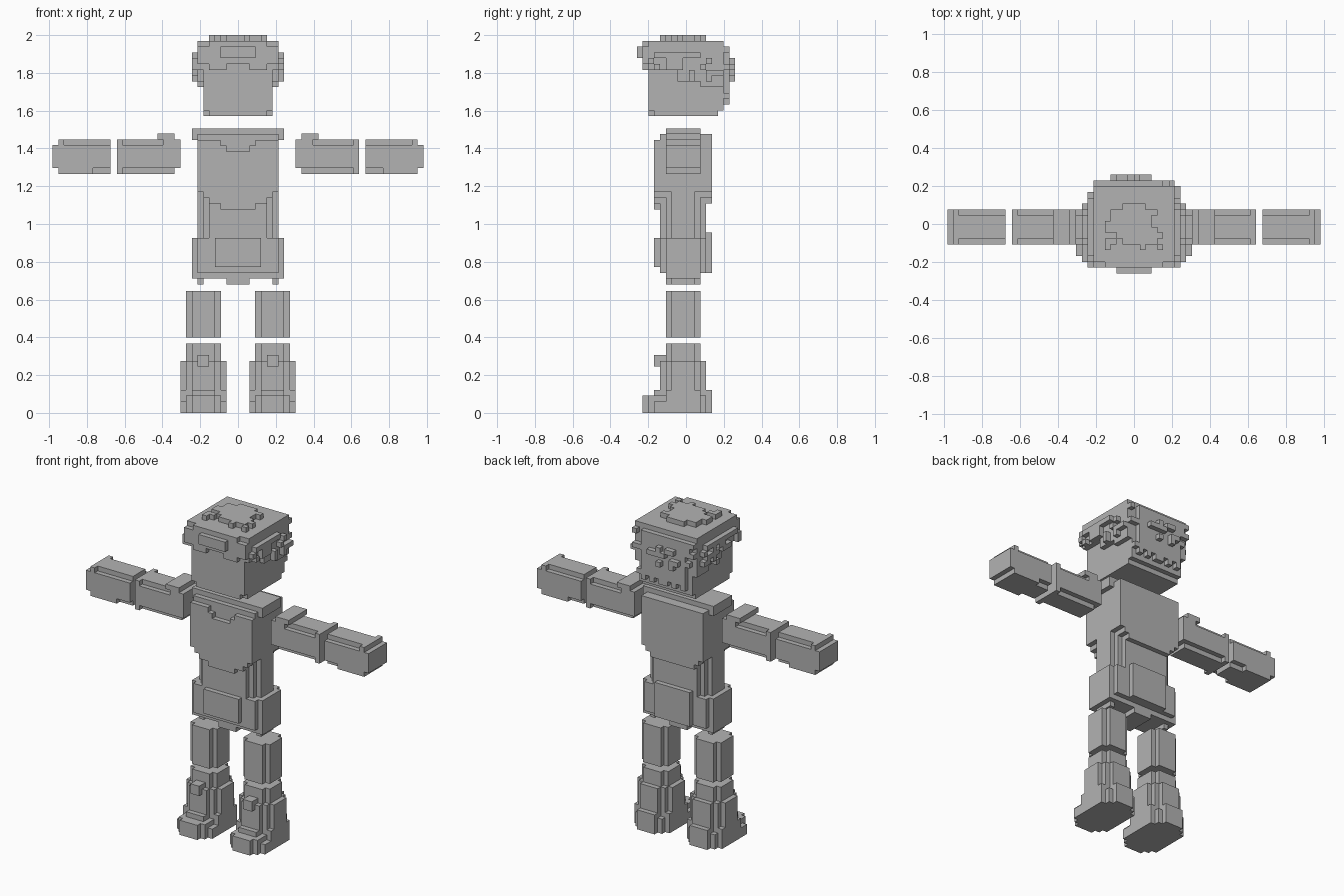
import bpy, bmesh, random, math

if "Cube" in bpy.data.objects:
    bpy.data.objects.remove(bpy.data.objects["Cube"])

U = 0.0306          # edge of one cube cell
random.seed(4)

grey = bpy.data.materials.new("plain_grey")
grey.diffuse_color = (0.45, 0.45, 0.45, 1.0)
grey.use_nodes = True
grey.node_tree.nodes["Principled BSDF"].inputs["Base Color"].default_value = grey.diffuse_color


def block(x0, x1, y0, y1, z0, z1):
    """All grid cells inside a box."""
    return {(x, y, z) for x in range(x0, x1) for y in range(y0, y1) for z in range(z0, z1)}


def sym(w, y0, y1, z0, z1):
    """Box of half width w about x = 0."""
    return block(-w, w, y0, y1, z0, z1)


def build(name, cells, x, z, flip=1):
    """Skin the outside of a set of cells and merge the flat areas."""
    bm = bmesh.new()
    verts = {}

    def vert(p):
        if p not in verts:
            verts[p] = bm.verts.new((p[0] * U, p[1] * U, p[2] * U))
        return verts[p]

    for c in sorted(cells):
        for axis in range(3):
            for side in (0, 1):
                near = list(c)
                near[axis] += 2 * side - 1
                if tuple(near) in cells:
                    continue
                a, b = (axis + 1) % 3, (axis + 2) % 3
                ring = []
                for da, db in ((0, 0), (1, 0), (1, 1), (0, 1)):
                    p = list(c)
                    p[axis] += side
                    p[a] += da
                    p[b] += db
                    ring.append(vert(tuple(p)))
                if side == 0:
                    ring.reverse()
                bm.faces.new(ring)
    bmesh.ops.dissolve_limit(bm, angle_limit=math.radians(1), verts=bm.verts, edges=bm.edges)
    if flip < 0:
        for v in bm.verts:
            v.co.x = -v.co.x
        bmesh.ops.reverse_faces(bm, faces=bm.faces)
    me = bpy.data.meshes.new(name)
    bm.to_mesh(me)
    bm.free()
    me.materials.append(grey)
    ob = bpy.data.objects.new(name, me)
    ob.location = (x, 0.5 * U, z)
    bpy.context.collection.objects.link(ob)


def speckle(cells, chance):
    """Random half of a layer, for curly hair."""
    return {c for c in sorted(cells) if random.random() < chance}


# Head: face block with stepped jaw and back of the skull
head = sym(5, -7, 5, 0, 12) | sym(6, -6, 5, 0, 12) | sym(6, -7, 5, 1, 12)
head |= sym(6, 5, 6, 1, 12) | sym(5, 6, 7, 3, 12)
# Hair: side layers reaching lower towards the back, fringe, crown
head |= sym(7, -7, 6, 8, 12) | sym(7, -2, 6, 6, 8) | sym(7, 2, 6, 5, 6)
head |= sym(7, -8, -7, 9, 12) | sym(5, -8, -7, 8, 9) - sym(2, -8, -7, 8, 9)
head |= sym(3, -9, -8, 10, 12) | sym(7, -7, 6, 12, 13) | sym(5, -8, -7, 12, 13)
head |= sym(8, -6, 2, 10, 11)
head |= sym(3, -3, 2, 13, 14) | sym(2, -4, 3, 13, 14)
# Hair curls: scattered cells on crown, sides and back
head |= speckle(sym(5, -5, 3, 13, 14), 0.3)
head |= speckle(sym(8, -7, 6, 8, 11) - sym(7, -9, 9, 0, 14), 0.4)
head |= speckle(sym(8, 0, 6, 6, 8) - sym(7, -9, 9, 0, 14), 0.4)
head |= speckle(sym(6, 6, 7, 2, 12), 0.5)
head |= speckle(sym(7, 6, 7, 7, 12), 0.6)
head |= speckle(sym(4, 7, 8, 6, 10), 0.35)
build("head", head, 0, 2 - 14 * U)

# Torso: chest block with pointed lower edge front and back
torso = sym(7, -6, 4, 16, 25) | sym(6, -6, 4, 15, 16) | sym(5, -6, 4, 14, 15)
torso |= sym(3, -6, 3, 13, 14)
torso -= sym(2, -6, -5, 23, 25) | sym(3, -6, -5, 24, 25)          # neckline
torso |= sym(8, -4, 2, 25, 27) | sym(7, -5, 4, 25, 26)            # shoulder yoke
# Waist with stepped corners
torso |= sym(7, -3, 1, 8, 16) | sym(6, -4, 2, 8, 16) | sym(5, -5, 3, 8, 16)
# Hips with front pouch and back pad
torso |= sym(8, -4, 2, 1, 8) | sym(7, -5, 3, 2, 8)
torso |= sym(4, -6, -5, 3, 8) | sym(4, 3, 4, 2, 9)
torso |= sym(2, -4, 2, 0, 1) | (sym(7, -3, 1, 0, 1) - sym(6, -3, 1, 0, 1))
build("torso", torso, 0, 0.68)

# Upper arm: bar with trimmed long edges and a shoulder cap
upper_arm = block(1, 11, -4, 2, 0, 6) | block(0, 1, -4, 2, 1, 6)
for y in (-4, 1):
    upper_arm -= block(3, 10, y, y + 1, 5, 6) | block(1, 10, y, y + 1, 0, 1)
upper_arm |= block(1, 4, -4, 2, 6, 7)

# Forearm: same bar with a rounded hand end
forearm = block(0, 9, -4, 2, 0, 6) | block(9, 10, -4, 2, 1, 5)
for y in (-4, 1):
    forearm -= block(0, 8, y, y + 1, 5, 6) | block(0, 3, y, y + 1, 0, 1)

# Thigh: square post with notched corners
thigh = sym(3, -3, 1, 0, 8) | sym(2, -4, 2, 0, 8)

# Shin with boot shaft, front buckle and long foot
shin = sym(3, -3, 1, 9, 12) | sym(2, -4, 2, 9, 12)
shin |= sym(4, -3, 1, 3, 9) | sym(3, -4, 2, 3, 9) | sym(2, -5, 3, 3, 9)
shin |= sym(1, -6, -4, 8, 10) | sym(2, -6, -5, 3, 4)
shin |= sym(4, -6, 2, 0, 2) | sym(4, -4, 2, 2, 4)
shin |= sym(3, -7, 3, 0, 3) | sym(2, -8, 4, 0, 2) | sym(2, 3, 4, 2, 4)
shin |= sym(2, -8, -6, 2, 3)

for side, s in (("right", 1), ("left", -1)):
    build(side + "_upper_arm", upper_arm, s * 0.305, 1.265, s)
    build(side + "_forearm", forearm, s * 0.676, 1.265, s)
    build(side + "_thigh", thigh, s * 0.183, 0.40, s)
    build(side + "_shin_and_foot", shin, s * 0.183, 0.0, s)
